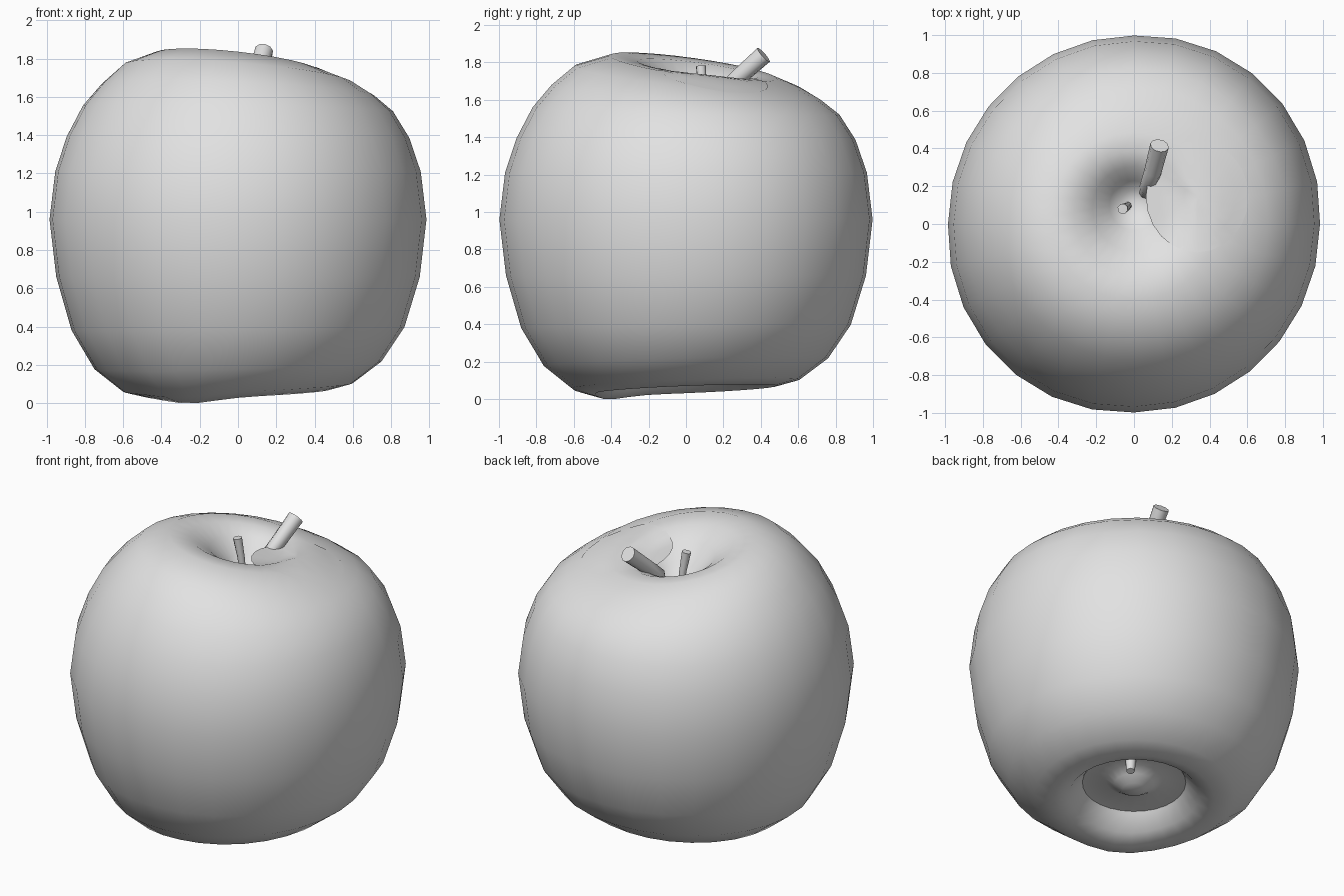
import bpy, bmesh, math
from mathutils import Vector
from mathutils.bvhtree import BVHTree

cube = bpy.data.objects.get("Cube")
if cube:
    bpy.data.objects.remove(cube)

grey = bpy.data.materials.new("light_grey")
grey.use_nodes = True
COLOUR = (0.76, 0.76, 0.76, 1)
grey.diffuse_color = COLOUR
grey.node_tree.nodes["Principled BSDF"].inputs["Base Color"].default_value = COLOUR


def finish(name, bm):
    """Turn a bmesh into a smooth-shaded object."""
    bmesh.ops.recalc_face_normals(bm, faces=bm.faces)
    for f in bm.faces:
        f.smooth = True
    mesh = bpy.data.meshes.new(name)
    bm.to_mesh(mesh)
    bm.free()
    mesh.materials.append(grey)
    obj = bpy.data.objects.new(name, mesh)
    bpy.context.collection.objects.link(obj)
    return obj


def revolve(profile, steps):
    """Spin an (r, z) profile about z; zero radii become poles."""
    bm = bmesh.new()
    verts = [bm.verts.new((r, 0, z)) for r, z in profile]
    edges = [bm.edges.new(pair) for pair in zip(verts, verts[1:])]
    bmesh.ops.spin(bm, geom=verts + edges, cent=(0, 0, 0), axis=(0, 0, 1),
                   angle=math.tau, steps=steps, use_merge=True)
    bmesh.ops.remove_doubles(bm, verts=bm.verts, dist=0.0005)
    return bm


def tube(name, path, radii, sides=10):
    """Capped tapering tube along a path."""
    bm = bmesh.new()
    rings = []
    pts = [Vector(p) for p in path]
    for i, p in enumerate(pts):
        axis = pts[min(i + 1, len(pts) - 1)] - pts[max(i - 1, 0)]
        turn = axis.to_track_quat("Z", "Y")
        rings.append([bm.verts.new(p + turn @ Vector((radii[i] * math.cos(a), radii[i] * math.sin(a), 0)))
                      for a in (math.tau * k / sides for k in range(sides))])
    for a, b in zip(rings, rings[1:]):
        for k in range(sides):
            n = (k + 1) % sides
            bm.faces.new((a[k], a[n], b[n], b[k]))
    bm.faces.new(rings[0])
    bm.faces.new(rings[-1])
    obj = finish(name, bm)
    for f in obj.data.polygons:
        f.use_smooth = len(f.vertices) == 4
    return obj


# Fruit body: lathe profile with a hollow at each end
body = revolve([(0, 0.36), (0.16, 0.34), (0.25, 0.26), (0.32, 0.16), (0.39, 0.085), (0.48, 0.055),
                (0.6, 0.085), (0.75, 0.2), (0.87, 0.39), (0.95, 0.66), (0.985, 0.96),
                (0.955, 1.21), (0.895, 1.39), (0.81, 1.54), (0.71, 1.64), (0.6, 1.72), (0.44, 1.775),
                (0.32, 1.765), (0.22, 1.71), (0.13, 1.62), (0.07, 1.56), (0, 1.55)], 28)
for v in body.verts:
    x, y, z = v.co
    r = math.hypot(x, y)
    if z > 1:
        # lopsided top with an off-centre hollow
        v.co.z -= (0.11 * x + 0.14 * y) * min(1, ((z - 1) / 0.77) ** 5)
        if z > 1.4:
            v.co.y += 0.12 * max(0, 1 - r / 0.65)
    else:
        # lopsided underside with one low lobe
        w = max(0, 1 - z / 0.5)
        v.co.z += 0.045 * (x + y) * w
        v.co.z -= 0.03 * w * math.exp(-((x + 0.27) ** 2 + (y + 0.44) ** 2) / 0.04)
    # slightly fuller along one diagonal
    v.co.xy *= 1 + 0.045 * max(0, x * y)
    v.co.y *= 1.013
low = min(v.co.z for v in body.verts)
for v in body.verts:
    v.co.z -= low * max(0, 1 - v.co.z / 0.5)
surface = BVHTree.FromBMesh(body)
finish("fruit_body", body)

# Leaf: thin oval lying on the shoulder and reaching over the hollow
leaf = revolve([(0, 0), (0.25, 0), (0.5, 0), (0.75, 0), (1, 0)], 24)
for v in leaf.verts:
    x, y = 0.335 + 0.272 * v.co.x, 0.145 + 0.295 * v.co.y
    hit = surface.ray_cast(Vector((x, y, 3)), Vector((0, 0, -1)))[0]
    lift = 0.003 + 0.008 * (1 - v.co.xy.length)
    v.co = (x, y, max(hit.z + lift, 1.73 - 0.15 * (x - 0.1) - 0.14 * y))
finish("leaf", leaf)

# Stem and thin stalk rising from the top hollow
tube("stem", [(0.06, 0.16, 1.5), (0.07, 0.19, 1.64), (0.1, 0.28, 1.72), (0.135, 0.415, 1.84)],
     [0.035, 0.042, 0.046, 0.05])
tube("thin_stalk", [(-0.03, 0.1, 1.5), (-0.04, 0.09, 1.65), (-0.06, 0.08, 1.78)],
     [0.02, 0.022, 0.028], 8)

# Base: domed floor in the underside hollow and a small nub
floor = revolve([(0, 0.11), (0.07, 0.12), (0.12, 0.155), (0.17, 0.185), (0.34, 0.17)], 20)
for v in floor.verts:
    v.co.z += 0.05 * (v.co.x + v.co.y)
finish("base_floor", floor)
tube("base_nub", [(0.15, 0.15, 0.25), (0.16, 0.16, 0.16), (0.17, 0.17, 0.11)], [0.035, 0.03, 0.025], 8)
